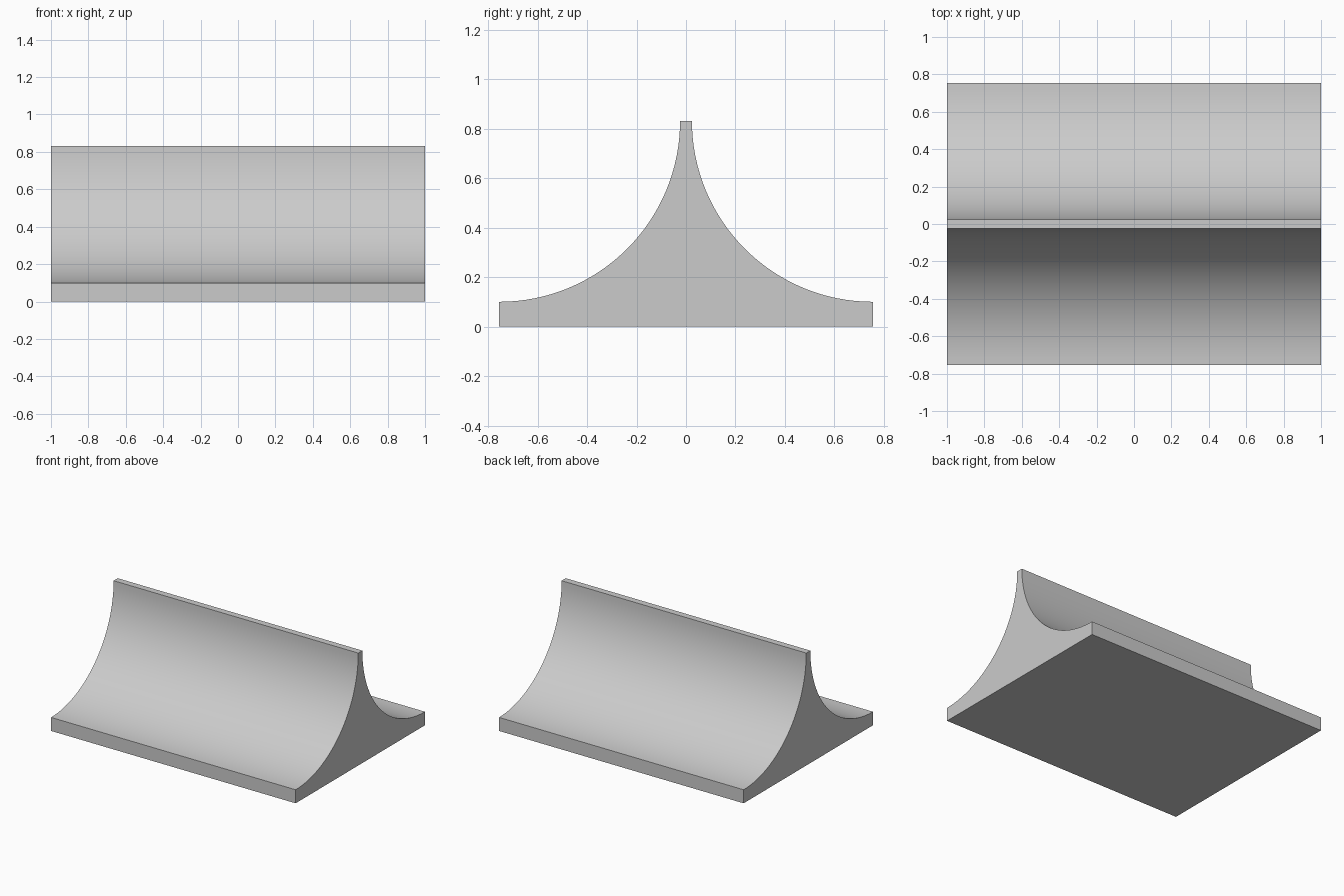
import bpy, bmesh, math

if "Cube" in bpy.data.objects:
    bpy.data.objects.remove(bpy.data.objects["Cube"])

HALF_LENGTH = 1.0
HALF_BASE = 0.755
EDGE = 0.10      # height of the thin outer lip
RADIUS = 0.731   # concave quarter-circle on each side
SEGMENTS = 32

# Half profile (y, z): lip bottom, then the concave arc up to the ridge
half = [(HALF_BASE, 0.0)]
for i in range(SEGMENTS + 1):
    a = math.radians(90) * i / SEGMENTS
    half.append((HALF_BASE - RADIUS * math.sin(a),
                 EDGE + RADIUS * (1 - math.cos(a))))
profile = half + [(-y, z) for y, z in reversed(half)]

# Extrude the mirrored profile along x
bm = bmesh.new()
face = bm.faces.new([bm.verts.new((-HALF_LENGTH, y, z)) for y, z in profile])
result = bmesh.ops.extrude_face_region(bm, geom=[face])
verts = [g for g in result["geom"] if isinstance(g, bmesh.types.BMVert)]
bmesh.ops.translate(bm, verts=verts, vec=(2 * HALF_LENGTH, 0, 0))
bmesh.ops.recalc_face_normals(bm, faces=bm.faces)

mesh = bpy.data.meshes.new("double_concave_ridge")
bm.to_mesh(mesh)
bm.free()
ridge = bpy.data.objects.new("double_concave_ridge", mesh)
bpy.context.collection.objects.link(ridge)

# Smooth curved sides, crisp edges
bpy.context.view_layer.objects.active = ridge
ridge.select_set(True)
bpy.ops.object.shade_smooth_by_angle(angle=math.radians(30))
